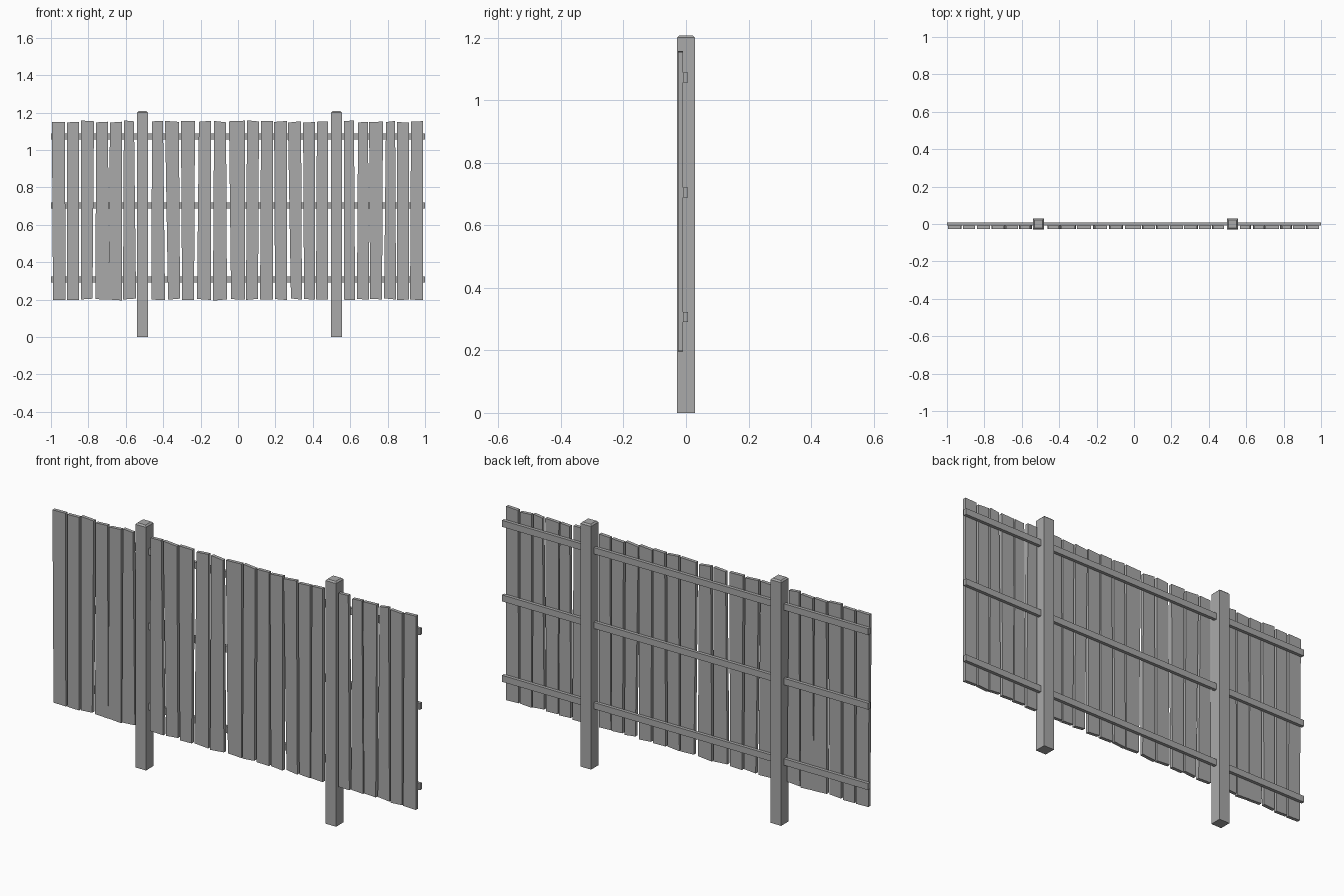
import bpy
import bmesh
import random

random.seed(4)

cube = bpy.data.objects.get("Cube")
if cube:
    bpy.data.objects.remove(cube, do_unlink=True)

# One weathered grey for the whole fence
grey = bpy.data.materials.new("weathered_grey")
grey.use_nodes = True
colour = (0.4, 0.4, 0.4, 1.0)
grey.diffuse_color = colour
grey.node_tree.nodes["Principled BSDF"].inputs["Base Color"].default_value = colour


def finish(bm, name):
    """Turn a bmesh into a named, flat shaded object."""
    bmesh.ops.recalc_face_normals(bm, faces=bm.faces[:])
    mesh = bpy.data.meshes.new(name)
    bm.to_mesh(mesh)
    bm.free()
    mesh.materials.append(grey)
    obj = bpy.data.objects.new(name, mesh)
    bpy.context.collection.objects.link(obj)
    return obj


def slab(name, outline, y_front, y_back):
    """Extrude an outline of (x, z) points from front to back."""
    bm = bmesh.new()
    face = bm.faces.new([bm.verts.new((x, y_front, z)) for x, z in outline])
    extruded = bmesh.ops.extrude_face_region(bm, geom=[face])["geom"]
    moved = [v for v in extruded if isinstance(v, bmesh.types.BMVert)]
    bmesh.ops.translate(bm, verts=moved, vec=(0, y_back - y_front, 0))
    return finish(bm, name)


def post(name, x, half=0.029, height=1.2, cap=0.007):
    """Square post with a shallow chamfer around the top."""
    bm = bmesh.new()
    rings = []
    for z, r in ((0, half), (height, half), (height + cap, half - cap)):
        corners = ((-r, -r), (r, -r), (r, r), (-r, r))
        rings.append([bm.verts.new((x + dx, dy, z)) for dx, dy in corners])
    for low, high in zip(rings, rings[1:]):
        for i in range(4):
            j = (i + 1) % 4
            bm.faces.new((low[i], low[j], high[j], high[i]))
    bm.faces.new(rings[0])
    bm.faces.new(rings[-1])
    return finish(bm, name)


# Posts
post("right_post", -0.511)
post("left_post", 0.527)

# Horizontal rails running through the posts
for name, z in (("bottom_rail", 0.307), ("middle_rail", 0.704), ("top_rail", 1.072)):
    h = 0.016
    slab(name, [(-1, z - h), (1, z - h), (1, z + h), (-1, z + h)], -0.009, 0.007)

# Uneven planks: left and right edge at the top, then at the bottom (thousandths)
planks = (
    (-995, -925, -989, -922), (-914, -850, -914, -850), (-840, -770, -840, -778),
    (-759, -695, -762, -690), (-685, -620, -690, -620), (-610, -556, -615, -545),
    (-460, -401, -463, -390), (-390, -316, -374, -310), (-305, -230, -299, -235),
    (-209, -144, -219, -144), (-128, -64, -134, -59), (-48, 37, -37, 37),
    (48, 112, 43, 107), (123, 187, 118, 187), (193, 262, 198, 262),
    (267, 337, 283, 342), (348, 412, 353, 412), (422, 481, 417, 481),
    (567, 620, 567, 626), (642, 695, 636, 701), (701, 775, 706, 770),
    (791, 840, 781, 845), (850, 914, 850, 914), (925, 989, 920, 989),
)
for number, edges in enumerate(planks, start=1):
    top_l, top_r, low_l, low_r = (e / 1000 for e in edges)
    top = random.uniform(1.147, 1.156)
    low = random.uniform(0.197, 0.204)
    tilt = random.uniform(-0.004, 0.004)
    outline = [(low_l, low - tilt), (low_r, low + tilt),
               (top_r, top - tilt), (top_l, top + tilt)]
    slab(f"plank_{number}", outline, -0.026, -0.009)
